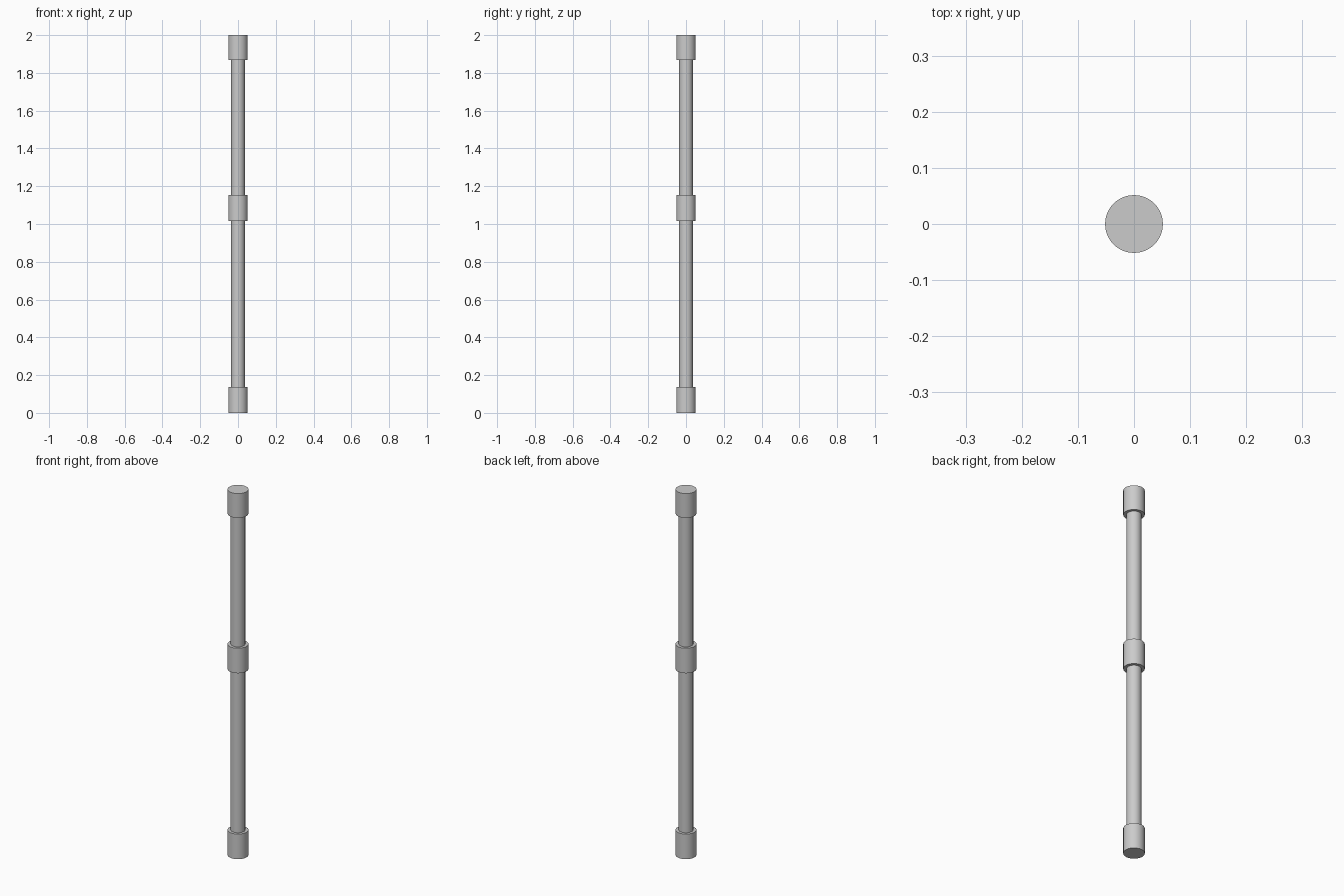
import bpy
import math

if "Cube" in bpy.data.objects:
    bpy.data.objects.remove(bpy.data.objects["Cube"])

SIDES = 48


def cylinder(name, radius, z0, z1):
    bpy.ops.mesh.primitive_cylinder_add(vertices=SIDES, radius=radius, depth=z1 - z0,
                                        location=(0, 0, (z0 + z1) / 2))
    obj = bpy.context.object
    obj.name = name
    bpy.ops.object.shade_smooth_by_angle(angle=math.radians(30))
    return obj


# Two pipe lengths, ending inside the fittings
cylinder("lower_pipe", 0.036, 0.07, 1.085)
cylinder("upper_pipe", 0.036, 1.085, 1.93)

# End caps and the coupling between the pipes
for name, z0, z1 in (("bottom_cap", 0.0, 0.137),
                     ("middle_coupling", 1.017, 1.154),
                     ("top_cap", 1.867, 2.0)):
    cylinder(name, 0.0515, z0, z1)
